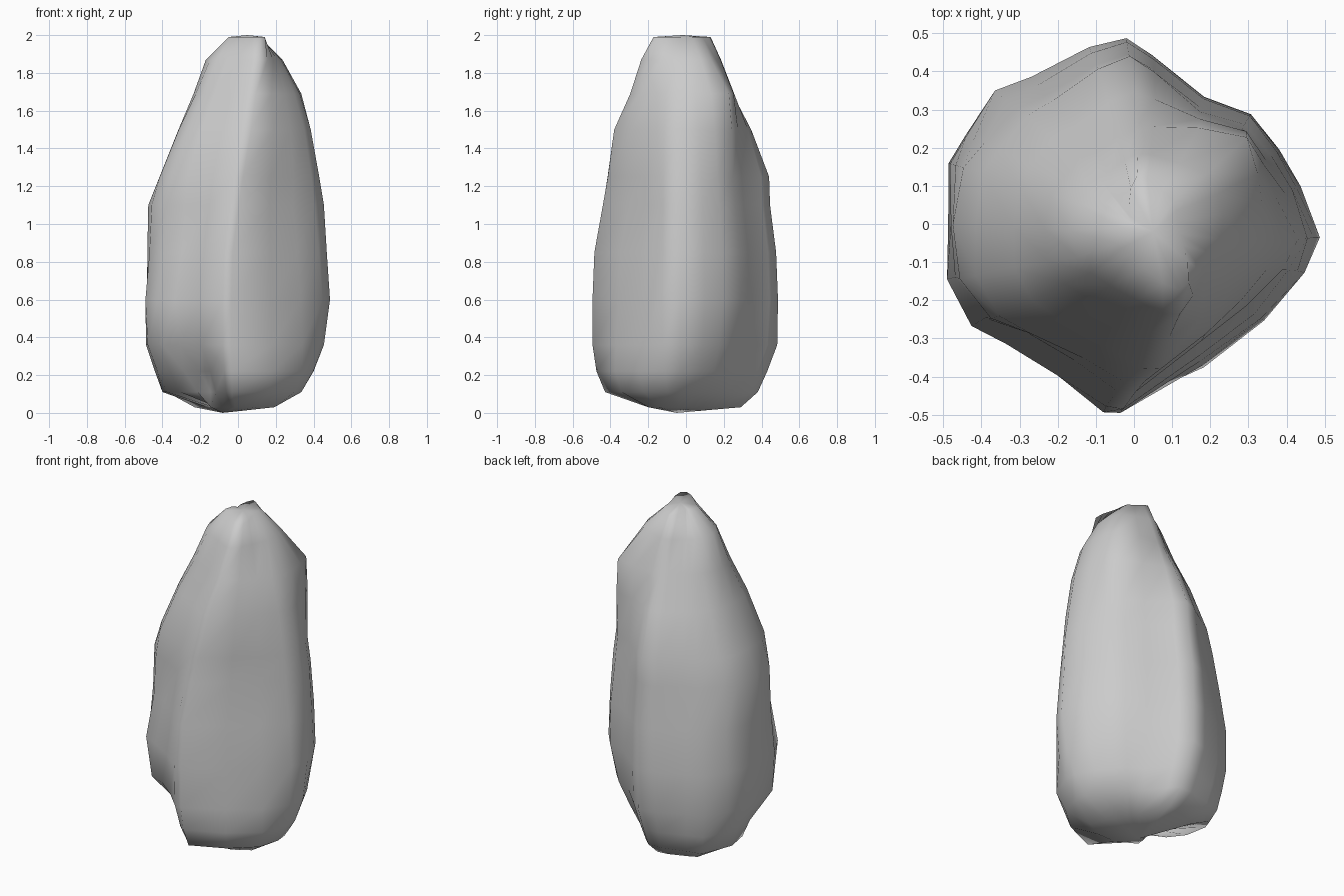
import bpy, bmesh
from math import atan2, cos, sin, pi, tau

# Plan outline of the lower boulder, counter-clockwise from +x
OUTLINE = [(.487, -.035), (.44, .10), (.39, .20), (.32, .30), (.19, .345), (.05, .45),
           (-.02, .495), (-.12, .475), (-.28, .40), (-.38, .365), (-.45, .235),
           (-.487, .16), (-.475, .0), (-.49, -.145), (-.43, -.27), (-.34, -.32),
           (-.20, -.40), (-.08, -.49), (-.035, -.49), (.18, -.37), (.35, -.26), (.455, -.13)]

# Matching outline of the small summit, where the front ridge leans to the right
SUMMIT = [(.14, -.03), (.14, .01), (.13, .04), (.115, .07), (.075, .09), (.035, .12),
          (.01, .13), (-.01, .11), (-.025, .08), (-.035, .06), (-.04, .04),
          (-.045, .02), (-.045, -.01), (-.04, -.04), (-.03, -.06), (-.01, -.09),
          (.03, -.13), (.08, -.165), (.12, -.175), (.14, -.15), (.145, -.10), (.14, -.06)]

# Height -> reach towards +x, +x+y, +y, -x+y, -x, -x-y, -y, +x-y
LEVELS = [
    (0.03, .18, .18, .29, .32, .20, .20, .20, .24),
    (0.11, .335, .26, .38, .455, .40, .31, .43, .37),
    (0.22, .40, .31, .43, .48, .44, .36, .475, .42),
    (0.36, .455, .37, .483, .505, .487, .46, .495, .42),
    (0.60, .487, .42, .487, .505, .49, .49, .495, .41),
    (0.85, .47, .415, .477, .47, .48, .45, .485, .39),
    (1.10, .455, .39, .445, .43, .475, .44, .44, .37),
    (1.25, .43, .375, .44, .40, .415, .42, .415, .36),
    (1.50, .385, .38, .345, .31, .315, .33, .38, .34),
    (1.69, .335, .37, .255, .22, .235, .24, .295, .30),
    (1.87, .235, .23, .185, .15, .17, .17, .24, .25),
    (1.99, .14, .12, .13, .07, .045, .07, .17, .21),
]


def reaches(pts):
    return [max(x * cos(k * pi / 4) + y * sin(k * pi / 4) for x, y in pts) for k in range(8)]


def fit(pts, target):
    """Scale an outline radially until its eight reaches match the target."""
    for _ in range(12):
        ratio = [(t / b) ** .7 for t, b in zip(target, reaches(pts))]
        out = []
        for x, y in pts:
            a = (atan2(y, x) % tau) / (pi / 4)
            k, t = int(a) % 8, a - int(a)
            s = ratio[k] * (1 - t) + ratio[(k + 1) % 8] * t
            out.append((x * s, y * s))
        pts = out
    return pts


def section(level):
    """Blend the two outlines by height, then fit them to the level."""
    z, *target = level
    t = min(1, max(0, (z - .8) / 1.19))
    pts = [(a * (1 - t) + c * t, b * (1 - t) + d * t) for (a, b), (c, d) in zip(OUTLINE, SUMMIT)]
    return [(x, y, z) for x, y in fit(pts, target)]


# Boulder: loft through the sections, capped at both ends
bm = bmesh.new()
rings = [[bm.verts.new(p) for p in section(lv)] for lv in LEVELS]
count = len(OUTLINE)
for low, high in zip(rings, rings[1:]):
    for i in range(count):
        j = (i + 1) % count
        bm.faces.new((low[i], low[j], high[j], high[i]))
for ring, centre in ((rings[0][::-1], (-.08, -.05, 0)), (rings[-1], (.05, -.02, 2))):
    c = bm.verts.new(centre)
    for i in range(count):
        bm.faces.new((ring[i], ring[(i + 1) % count], c))
bmesh.ops.recalc_face_normals(bm, faces=bm.faces)
for f in bm.faces:
    f.smooth = True
mesh = bpy.data.meshes.new("boulder")
bm.to_mesh(mesh)
bm.free()
boulder = bpy.data.objects.new("boulder", mesh)
bpy.context.collection.objects.link(boulder)
